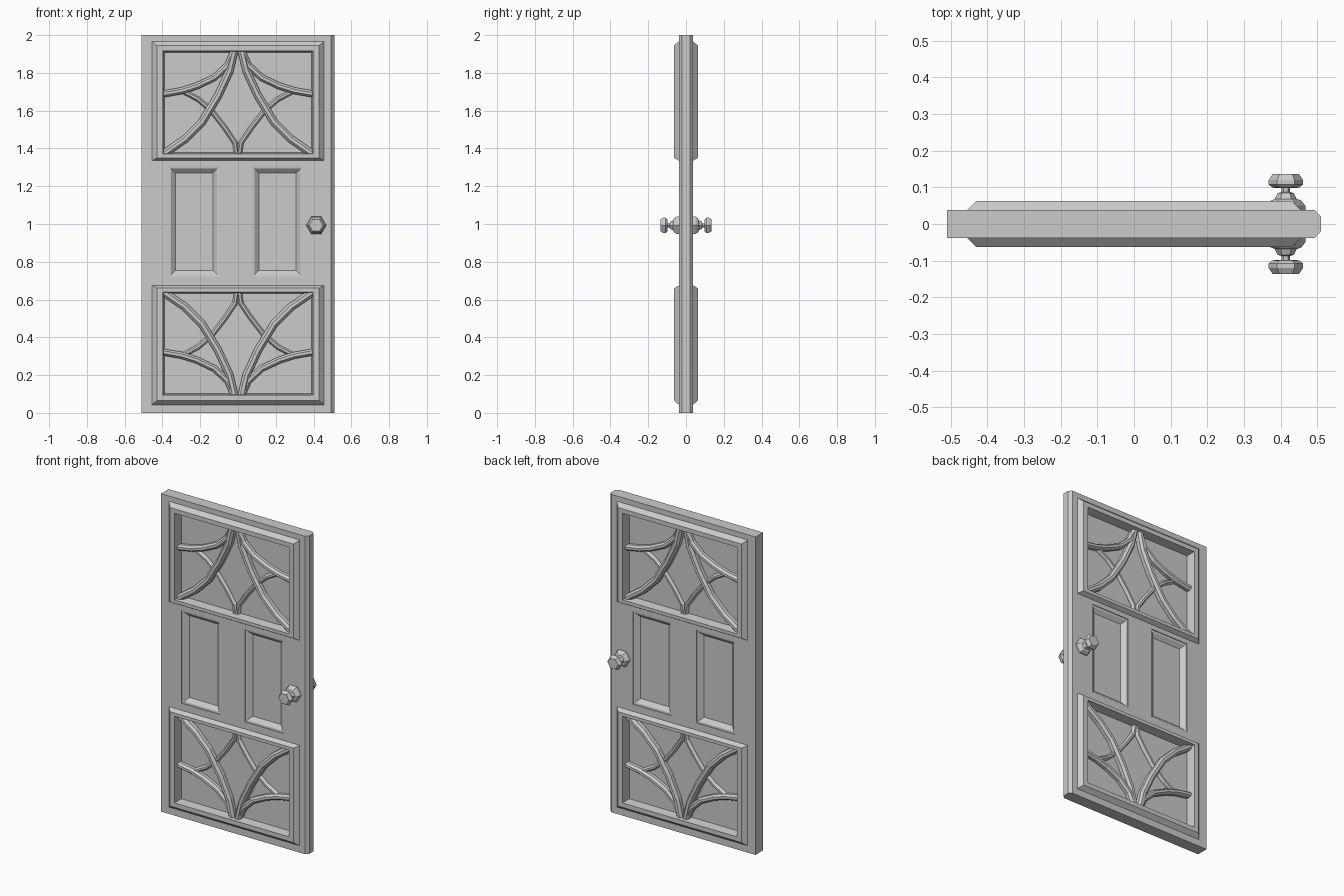
import bpy
import bmesh
from math import cos, sin, tau
from mathutils import Vector

if "Cube" in bpy.data.objects:
    bpy.data.objects.remove(bpy.data.objects["Cube"])

GREY = (0.6, 0.6, 0.6, 1.0)
paint = bpy.data.materials.new("plain_grey")
paint.use_nodes = True
paint.diffuse_color = GREY
paint.node_tree.nodes["Principled BSDF"].inputs["Base Color"].default_value = GREY


def loft(name, rings, cyclic=False):
    """Skin a list of equal closed rings; cap the ends unless cyclic."""
    bm = bmesh.new()
    rows = [[bm.verts.new(p) for p in ring] for ring in rings]
    n = len(rows[0])
    pairs = list(zip(rows, rows[1:]))
    if cyclic:
        pairs.append((rows[-1], rows[0]))
    else:
        bm.faces.new(rows[0])
        bm.faces.new(rows[-1])
    for a, b in pairs:
        for i in range(n):
            j = (i + 1) % n
            bm.faces.new((a[i], a[j], b[j], b[i]))
    bmesh.ops.recalc_face_normals(bm, faces=bm.faces)
    mesh = bpy.data.meshes.new(name)
    bm.to_mesh(mesh)
    bm.free()
    mesh.materials.append(paint)
    obj = bpy.data.objects.new(name, mesh)
    bpy.context.collection.objects.link(obj)
    return obj


def rect(box, inset, y):
    x0, x1, z0, z1 = box
    x0, x1, z0, z1 = x0 + inset, x1 - inset, z0 + inset, z1 - inset
    return [(x0, y, z0), (x1, y, z0), (x1, y, z1), (x0, y, z1)]


def flip_z(z, lower):
    return 2.01 - z if lower else z


def bar(name, path, half, top, sx, side, lower):
    """Sweep a chamfered section along a path lying in the door plane."""
    pts = [Vector((sx * x, flip_z(z, lower))) for x, z in path]
    section = [(-half, 0), (-half, top - 0.014), (-half * 0.4, top),
               (half * 0.4, top), (half, top - 0.014), (half, 0)]
    rings = []
    for i, p in enumerate(pts):
        t = (pts[min(i + 1, len(pts) - 1)] - pts[max(i - 1, 0)]).normalized()
        rings.append([(p.x - t.y * o, side * d, p.y + t.x * o)
                      for o, d in section])
    loft(name, rings)


# Door slab with a chamfered latch edge
HALF = 0.0375
outline = [(-0.51, -HALF), (0.493, -HALF), (0.51, -0.02),
           (0.51, 0.02), (0.493, HALF), (-0.51, HALF)]
slab = loft("door_slab", [[(x, y, z) for x, y in outline] for z in (0, 2)])

# Recesses: two large openings and two stepped middle panels per side
large = [(-0.41, 0.41, 1.36, 1.925), (-0.41, 0.41, 0.085, 0.65)]
middle = [(-0.366, -0.098, 0.72, 1.305), (0.075, 0.343, 0.72, 1.305)]
for s in (-1, 1):
    cutters = [loft("cutter", [rect(b, 0, s * 0.06), rect(b, 0, s * 0.008)])
               for b in large]
    cutters += [loft("cutter", [rect(b, 0, s * 0.06), rect(b, 0, s * 0.033),
                                rect(b, 0.012, s * 0.031),
                                rect(b, 0.035, s * 0.01)]) for b in middle]
    for cutter in cutters:
        cutter.hide_render = True
        mod = slab.modifiers.new("recess", "BOOLEAN")
        mod.operation = "DIFFERENCE"
        mod.solver = "EXACT"
        mod.object = cutter
        bpy.context.view_layer.objects.active = slab
        bpy.ops.object.modifier_apply(modifier=mod.name)
        bpy.data.objects.remove(cutter)

# Curved tracery paths: (x, z) points, half width, height
TRACERY = {
    "main_arc": ([(0.018, 1.925), (0.045, 1.81), (0.105, 1.68), (0.19, 1.54),
                  (0.28, 1.45), (0.395, 1.37)], 0.021, 0.046),
    "side_arc": ([(0.018, 1.92), (0.055, 1.84), (0.125, 1.775), (0.22, 1.73),
                  (0.30, 1.705), (0.405, 1.687)], 0.018, 0.041),
    "diamond_arc": ([(0.006, 1.36), (0.016, 1.43), (0.07, 1.51), (0.14, 1.60),
                     (0.21, 1.66), (0.29, 1.703)], 0.014, 0.028),
}

# Raised mouldings and tracery, upper and lower, on both faces
for side, face in ((-1, "front"), (1, "back")):
    for lower, level in ((False, "upper"), (True, "lower")):
        def box(x, z0, z1):
            a, b = sorted((flip_z(z0, lower), flip_z(z1, lower)))
            return (-x, x, a, b)
        loft(f"{face}_{level}_moulding", [
            rect(box(0.455, 1.335, 1.967), 0, side * 0.03),
            rect(box(0.455, 1.335, 1.967), 0, side * HALF),
            rect(box(0.43, 1.35, 1.944), 0, side * 0.063),
            rect(box(0.398, 1.371, 1.916), 0, side * 0.063),
            rect(box(0.388, 1.379, 1.908), 0, side * 0.004)], cyclic=True)
        for part, (path, half, top) in TRACERY.items():
            for sx, hand in ((1, "left"), (-1, "right")):
                bar(f"{face}_{level}_{part}_{hand}", path, half, top,
                    sx, side, lower)

# Six-sided knobs with rosettes: (radius, distance from door centre)
KNOB = [(0.053, 0.03), (0.053, 0.05), (0.042, 0.064), (0.03, 0.068),
        (0.022, 0.084), (0.012, 0.087), (0.012, 0.098), (0.036, 0.099),
        (0.047, 0.108), (0.047, 0.12), (0.036, 0.136)]
for side, face in ((-1, "front"), (1, "back")):
    loft(f"{face}_knob", [[(0.414 + r * cos(tau * k / 6), side * y,
                            0.993 + r * sin(tau * k / 6)) for k in range(6)]
                          for r, y in KNOB])
